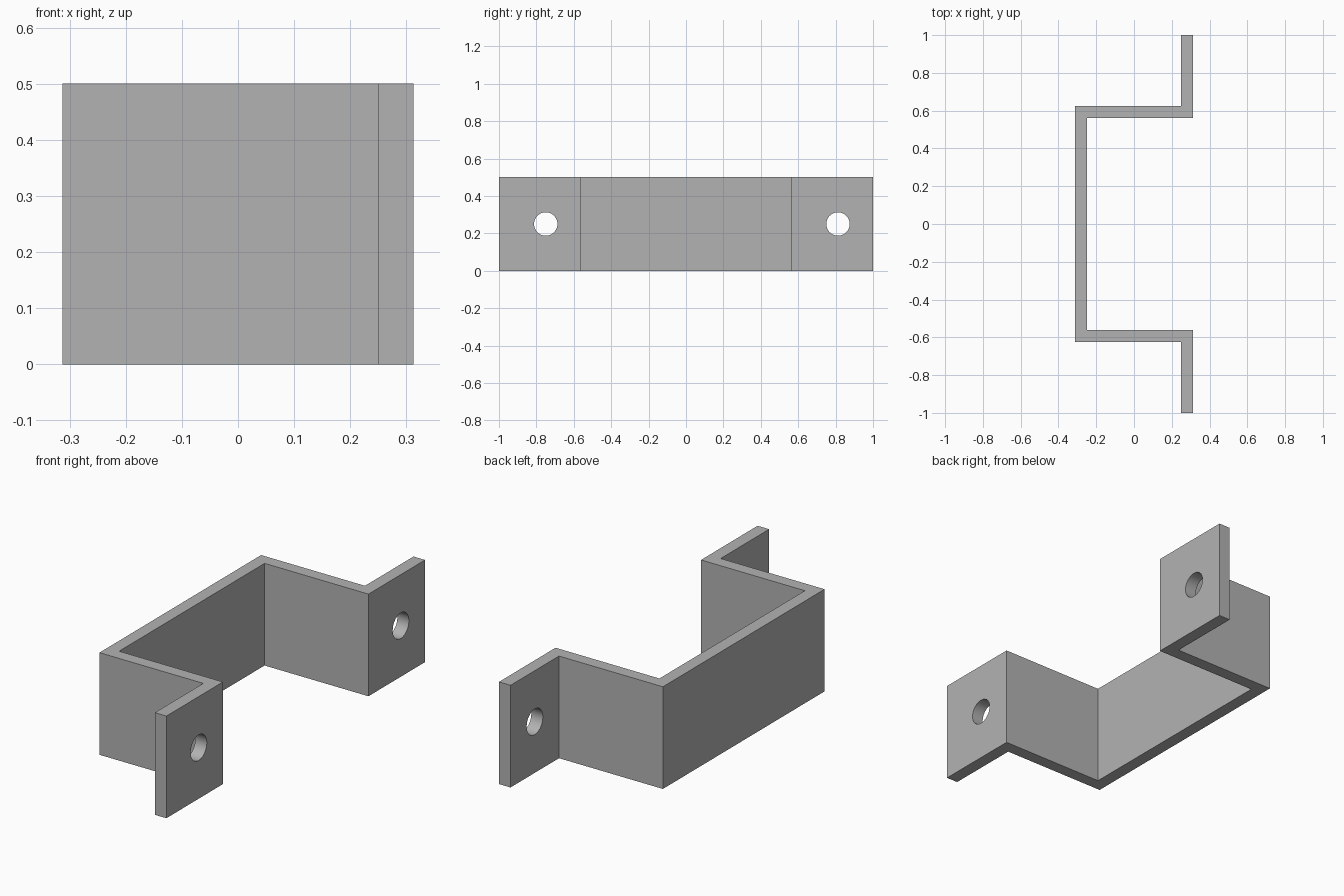
import bpy, bmesh, math

cube = bpy.data.objects.get("Cube")
if cube:
    bpy.data.objects.remove(cube, do_unlink=True)

HEIGHT = 0.5
THICK = 0.0625
DEPTH = 0.3125    # half extent in x
ARM = 0.625       # outer y of the channel arms
HOLE_RADIUS = 0.0625
HOLE_YS = (-0.75, 0.8125)

grey = bpy.data.materials.new("plain grey")
grey.use_nodes = True
colour = (0.45, 0.45, 0.45, 1)
grey.diffuse_color = colour
grey.node_tree.nodes["Principled BSDF"].inputs["Base Color"].default_value = colour

# Half of the bent strip outline, mirrored across y = 0
back, front = -DEPTH, DEPTH
outer = [(back, ARM), (front - THICK, ARM), (front - THICK, 1)]
inner = [(front, 1), (front, ARM - THICK), (back + THICK, ARM - THICK)]
half = outer + inner
outline = half + [(x, -y) for x, y in reversed(half)]

# Bracket: extruded outline
bm = bmesh.new()
face = bm.faces.new([bm.verts.new((x, y, 0)) for x, y in outline])
extruded = bmesh.ops.extrude_face_region(bm, geom=[face])
top = [v for v in extruded["geom"] if isinstance(v, bmesh.types.BMVert)]
bmesh.ops.translate(bm, verts=top, vec=(0, 0, HEIGHT))
bmesh.ops.recalc_face_normals(bm, faces=bm.faces)
mesh = bpy.data.meshes.new("bracket")
bm.to_mesh(mesh)
bm.free()
mesh.materials.append(grey)
bracket = bpy.data.objects.new("bracket", mesh)
bpy.context.collection.objects.link(bracket)
bpy.context.view_layer.objects.active = bracket

# Screw holes through both flanges
for y in HOLE_YS:
    bpy.ops.mesh.primitive_cylinder_add(
        vertices=48, radius=HOLE_RADIUS, depth=THICK * 4,
        location=(front - THICK / 2, y, HEIGHT / 2), rotation=(0, math.pi / 2, 0))
    cutter = bpy.context.object
    cutter.name = "hole_cutter"
    cutter.hide_render = True
    cutter.data.materials.append(grey)
    bpy.context.view_layer.objects.active = bracket
    cut = bracket.modifiers.new("screw_hole", 'BOOLEAN')
    cut.operation = 'DIFFERENCE'
    cut.solver = 'EXACT'
    cut.object = cutter
    bpy.ops.object.modifier_apply(modifier=cut.name)
    bpy.data.objects.remove(cutter, do_unlink=True)

# Round hole walls, crisp bends
bpy.ops.object.select_all(action='DESELECT')
bracket.select_set(True)
bpy.ops.object.shade_smooth_by_angle(angle=math.radians(30))
